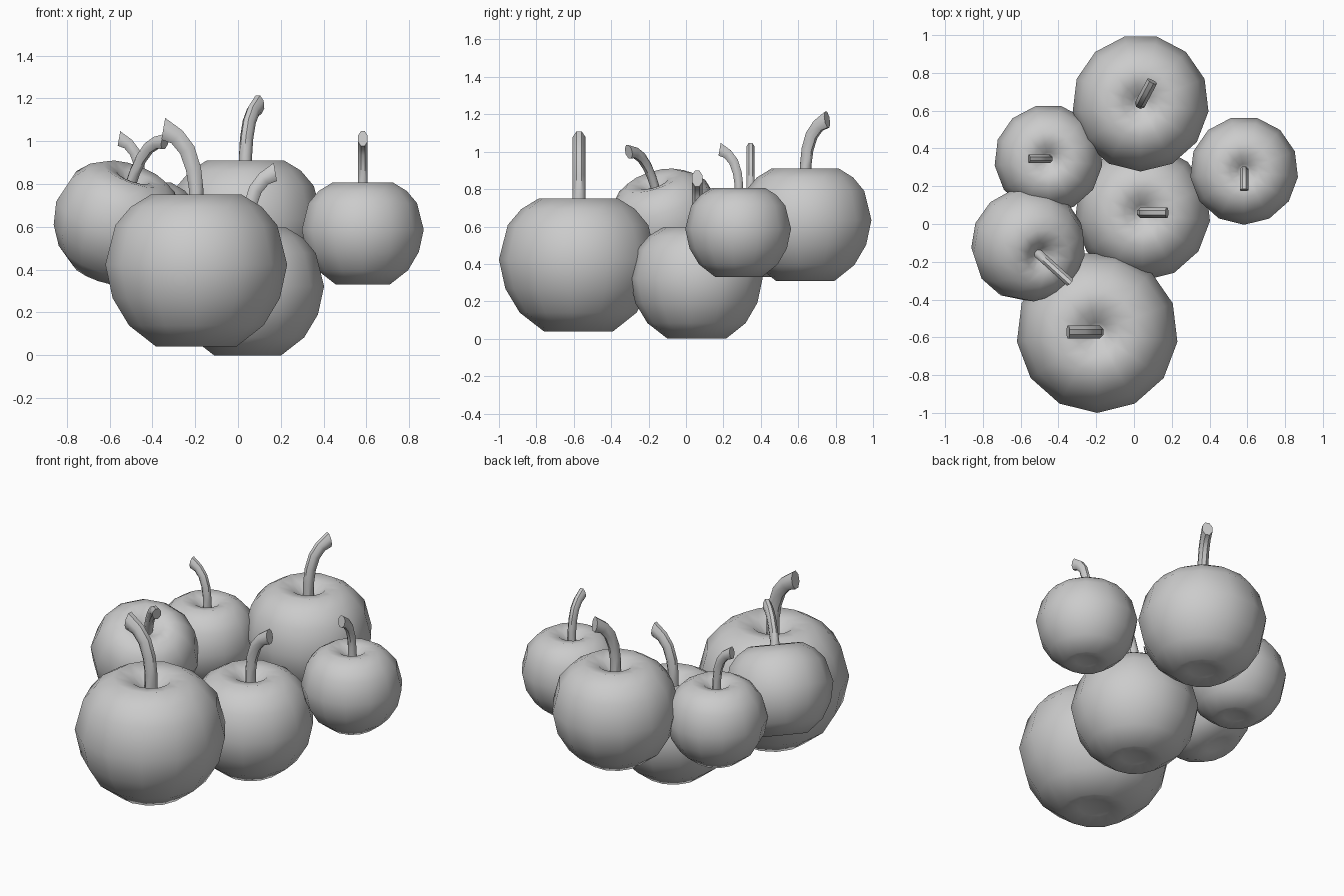
import bpy, bmesh, math
from mathutils import Matrix, Vector

if "Cube" in bpy.data.objects:
    bpy.data.objects.remove(bpy.data.objects["Cube"])

SIDES = 13
# apple half-section in units of its radius: (radius, height share)
PROFILE = [(0.22, 0.03), (0.44, 0.0), (0.74, 0.14), (0.92, 0.32), (1.0, 0.54), (0.89, 0.80),
           (0.72, 0.92), (0.50, 1.0), (0.27, 0.975), (0.12, 0.90)]
HEIGHT = 1.66
# stem path in units of apple radius: (lean, height over rim, half size in bend plane, tangent angle)
STEM = [(0.0, -0.25, 0.085, 90), (0.0, 0.05, 0.085, 88), (0.03, 0.28, 0.09, 78),
        (0.10, 0.49, 0.095, 62), (0.21, 0.63, 0.10, 42), (0.36, 0.72, 0.13, 10)]


def finish(bm, name, matrix, angle):
    bmesh.ops.recalc_face_normals(bm, faces=bm.faces)
    me = bpy.data.meshes.new(name)
    bm.to_mesh(me)
    bm.free()
    ob = bpy.data.objects.new(name, me)
    bpy.context.collection.objects.link(ob)
    ob.matrix_world = matrix
    bpy.context.view_layer.objects.active = ob
    ob.select_set(True)
    bpy.ops.object.shade_smooth_by_angle(angle=math.radians(angle))
    ob.select_set(False)


def bridge(bm, rings):
    n = len(rings[0])
    for a, b in zip(rings, rings[1:]):
        for i in range(n):
            j = (i + 1) % n
            bm.faces.new((a[i], a[j], b[j], b[i]))


def apple(name, x, y, z, r, lean, tilt=0):
    # local origin is mid height; the lean direction is local +x
    m = (Matrix.Translation((x, y, z + HEIGHT * r / 2))
         @ Matrix.Rotation(math.radians(lean), 4, 'Z')
         @ Matrix.Rotation(math.radians(tilt), 4, 'Y'))
    # body: revolved section with hollows at both ends
    bm = bmesh.new()
    rings = []
    for pr, ph in PROFILE:
        ring = []
        for i in range(SIDES):
            a = 2 * math.pi * i / SIDES - math.pi / 2 - math.radians(lean)
            ring.append(bm.verts.new((pr * r * math.cos(a), pr * r * math.sin(a),
                                      (ph - 0.5) * HEIGHT * r)))
        rings.append(ring)
    bridge(bm, rings)
    for ring, h in ((rings[0], 0.05), (rings[-1], 0.85)):
        c = bm.verts.new((0, 0, (h - 0.5) * HEIGHT * r))
        for i in range(SIDES):
            bm.faces.new((ring[i], ring[(i + 1) % SIDES], c))
    finish(bm, name + "_body", m, 60)

    # stem: curved tube widening toward a cut end
    bm = bmesh.new()
    rings = []
    for sx, sz, half, ang in STEM:
        t = math.radians(ang)
        side = Vector((math.sin(t), 0, -math.cos(t)))
        c = Vector((sx, 0, sz + HEIGHT / 2))
        ring = []
        for k in range(8):
            a = 2 * math.pi * (k + 0.5) / 8
            p = c + side * half * math.cos(a) + Vector((0, 0.085 * math.sin(a), 0))
            ring.append(bm.verts.new(p * r))
        rings.append(ring)
    bridge(bm, rings)
    bm.faces.new(rings[0])
    bm.faces.new(rings[-1])
    finish(bm, name + "_stem", m, 45)


# x, y, bottom z, radius, stem lean direction, tilt
apple("front_apple", -0.195, -0.572, 0.04, 0.428, 180)
apple("middle_apple", 0.045, 0.06, 0.0, 0.36, 0)
apple("back_apple", 0.035, 0.64, 0.31, 0.362, 62)
apple("right_apple", 0.583, 0.283, 0.33, 0.287, -90)
apple("back_left_apple", -0.453, 0.345, 0.33, 0.287, 180)
apple("left_apple", -0.565, -0.105, 0.36, 0.307, -42, 25)
